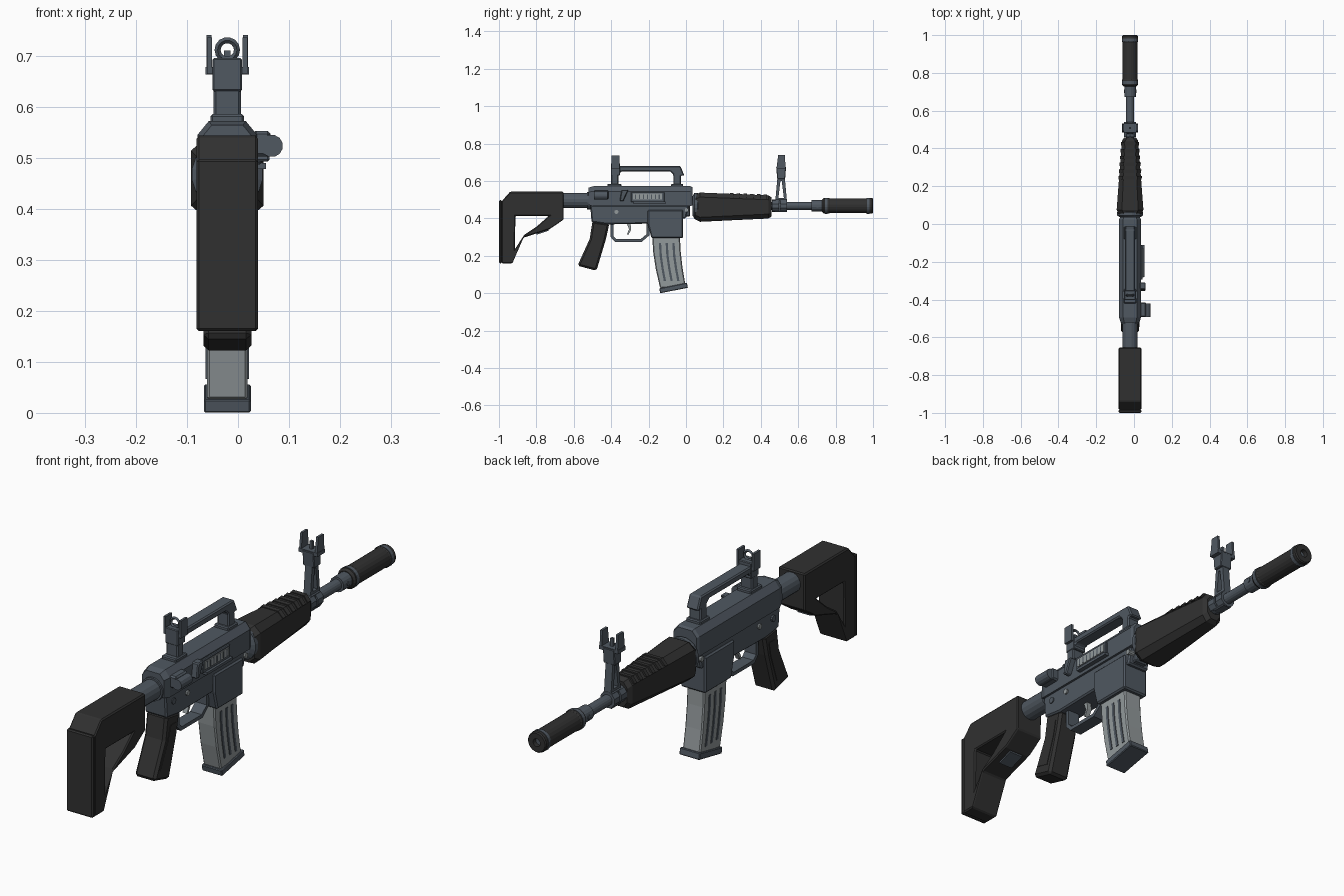
import bpy, bmesh, math
from mathutils import Vector, Matrix

if "Cube" in bpy.data.objects:
    bpy.data.objects.remove(bpy.data.objects["Cube"])

CX = -0.021   # centre plane of the rifle
BZ = 0.467    # bore height


def mat(name, c):
    m = bpy.data.materials.new(name)
    m.diffuse_color = (*c, 1)
    m.use_nodes = True
    m.node_tree.nodes["Principled BSDF"].inputs["Base Color"].default_value = m.diffuse_color
    return m


SLATE = mat("slate metal", (0.080, 0.098, 0.120))
DARK = mat("dark polymer", (0.030, 0.030, 0.030))
GREY = mat("light grey metal", (0.29, 0.32, 0.33))
BLACK = mat("black recess", (0.012, 0.012, 0.013))


def finish(name, bm, m, bevel=0):
    bmesh.ops.recalc_face_normals(bm, faces=bm.faces)
    me = bpy.data.meshes.new(name)
    bm.to_mesh(me)
    bm.free()
    me.materials.append(m)
    ob = bpy.data.objects.new(name, me)
    bpy.context.collection.objects.link(ob)
    if bevel:
        b = ob.modifiers.new("chamfer", 'BEVEL')
        b.width, b.segments, b.limit_method = bevel, 1, 'ANGLE'
        b.angle_limit = math.radians(40)
    return ob


def prism(name, loops, x0, x1, m, bevel=0):
    """Side profile (y, z), optionally with holes, extruded from x0 to x1."""
    if not isinstance(loops[0][0], (tuple, list)):
        loops = [loops]
    bm = bmesh.new()
    if len(loops) == 1:
        bm.faces.new([bm.verts.new((x0, y, z)) for y, z in loops[0]])
    else:
        for lp in loops:
            vs = [bm.verts.new((x0, y, z)) for y, z in lp]
            for i in range(len(vs)):
                bm.edges.new((vs[i - 1], vs[i]))
        bmesh.ops.triangle_fill(bm, edges=bm.edges[:], use_beauty=True)
    ext = bmesh.ops.extrude_face_region(bm, geom=bm.faces[:])
    bmesh.ops.translate(bm, vec=(x1 - x0, 0, 0),
                        verts=[v for v in ext['geom'] if isinstance(v, bmesh.types.BMVert)])
    return finish(name, bm, m, bevel)


def mid(name, loops, half, m, bevel=0):
    return prism(name, loops, CX - half, CX + half, m, bevel)


def rect(y0, y1, z0, z1):
    return [(y0, z0), (y1, z0), (y1, z1), (y0, z1)]


def loft(name, rings, m, bevel=0):
    bm = bmesh.new()
    rs = [[bm.verts.new(p) for p in r] for r in rings]
    n = len(rs[0])
    for a, b in zip(rs, rs[1:]):
        for i in range(n):
            bm.faces.new((a[i - 1], a[i], b[i], b[i - 1]))
    bm.faces.new(rs[0])
    bm.faces.new(rs[-1])
    return finish(name, bm, m, bevel)


def turned(name, steps, m, z=BZ, x=CX, n=16):
    """Round part along y from (y, radius) steps."""
    rings = [[(x + r * math.cos(2 * math.pi * (i + .5) / n), y,
               z + r * math.sin(2 * math.pi * (i + .5) / n)) for i in range(n)]
             for y, r in steps]
    return loft(name, rings, m)


def pin(name, y, z, r, x0, x1, m):
    prism(name, [(y + r * math.cos(k * math.pi / 5), z + r * math.sin(k * math.pi / 5))
                 for k in range(10)], x0, x1, m)


# Stock with triangular opening, butt pad and cheek insert
mid("stock", [[(-.985, .16), (-.928, .16), (-.869, .297), (-.73, .342), (-.655, .393),
               (-.655, .543), (-.94, .543), (-.985, .492)],
              [(-.915, .235), (-.865, .312), (-.80, .355), (-.735, .412), (-.912, .412)]],
    .060, DARK, .006)
mid("butt_pad", rect(-1.0, -.983, .16, .497), .060, DARK, .005)
loft("stock_release_lever", [[(CX + sx * .03, y, z + dz) for sx, dz in
     ((-1, 0), (1, 0), (1, .012), (-1, .012))] for y, z in ((-.80, .312), (-.735, .334))], SLATE)

# Buffer tube and rear collar
turned("buffer_tube", [(-.67, .041), (-.50, .041)], SLATE, z=.495)
turned("buffer_collar", [(-.53, .048), (-.50, .048)], SLATE, z=.495)

# Upper receiver: chamfered cross-section
sec = [(-.058, .465), (.058, .465), (.058, .545), (.036, .572), (-.036, .572), (-.058, .545)]
loft("upper_receiver", [[(CX + x * k, y, .515 + (z - .515) * k) for x, z in sec]
     for y, k in ((-.522, .85), (-.495, 1), (.025, 1), (.036, .9))], SLATE)
# Lower receiver and magazine well
mid("lower_receiver", [(-.512, .47), (-.505, .38), (-.42, .368), (-.20, .372), (-.20, .40),
                       (.0, .40), (.015, .47)], .050, SLATE, .006)
mid("magazine_well", [(-.205, .445), (-.205, .372), (-.185, .295), (-.015, .295), (-.015, .445)],
    .057, SLATE, .006)
mid("pivot_lug", rect(-.01, .022, .41, .475), .03, SLATE, .005)
for i, (y, z) in enumerate([(-.372, .435), (.004, .445)]):
    pin(f"receiver_pin_{i}", y, z, .011, CX - .057, CX + .057, GREY)
pin("selector_hub", -.46, .435, .013, CX - .058, CX + .054, SLATE)

# Ejection port, deflector and forward assist on the right side
prism("port_frame", rect(-.295, -.115, .487, .541), .03, .046, SLATE, .003)
prism("ejection_port", rect(-.283, -.127, .5, .533), .04, .049, GREY)
for i in range(7):
    y = -.272 + i * .021
    prism(f"port_slat_{i}", rect(y, y + .006, .504, .529), .046, .0505, SLATE)
prism("dust_cover_hinge", rect(-.28, -.11, .478, .489), .03, .055, SLATE)
prism("shell_deflector", [(-.355, .492), (-.335, .492), (-.308, .552), (-.345, .552)],
      .03, .062, SLATE, .004)
prism("assist_housing", rect(-.492, -.415, .502, .552), .03, .064, SLATE, .006)
turned("assist_button", [(-.492, .022), (-.42, .022)], SLATE, z=.523, x=.066, n=12)
mid("charging_handle", rect(-.515, -.47, .545, .562), .036, SLATE, .003)

# Carry handle
mid("carry_handle", [(-.40, .565), (-.36, .565), (-.36, .632), (-.345, .652), (-.085, .652),
                     (-.068, .635), (-.068, .565), (-.025, .565), (-.028, .628), (-.008, .628),
                     (-.03, .68), (-.40, .68)], .027, SLATE, .005)
mid("handle_rear_foot", rect(-.42, -.345, .56, .585), .033, SLATE, .004)
mid("handle_front_foot", rect(-.08, -.015, .56, .585), .033, SLATE, .004)

# Rear sight: block, aperture ring, protective ears
mid("rear_sight_block", rect(-.402, -.352, .63, .695), .029, SLATE, .003)
bpy.ops.mesh.primitive_torus_add(major_segments=14, minor_segments=4, major_radius=.019,
                                 minor_radius=.006, location=(CX, -.377, .711),
                                 rotation=(math.pi / 2, 0, 0))
bpy.context.object.name = "rear_sight_aperture"
bpy.context.object.data.materials.append(SLATE)
for side in (-1, 1):
    x = CX + side * .035
    prism(f"rear_sight_ear_{side}", rect(-.397, -.355, .667, .735), x - .005, x + .005, SLATE)
mid("rear_sight_crossbar", rect(-.397, -.355, .664, .677), .040, SLATE)

# Handguard: tapered octagon with ribs, plus the retaining ring


def octagon(y, g=0):
    t = (y - .10) / .355
    w, tw = .069 - .027 * t + g, .042 - .017 * t + g
    lo, hi = .383 + .017 * t - g, .537 - .014 * t + g
    c = .024
    return [(CX + x, y, z) for x, z in ((-tw, lo), (tw, lo), (w, lo + c), (w, hi - c),
                                        (tw, hi), (-tw, hi), (-w, hi - c), (-w, lo + c))]


loft("handguard", [octagon(.052, -.012), octagon(.075), octagon(.44), octagon(.457, -.010)], DARK)
for i in range(6):
    y = .235 + i * .036
    a, b = octagon(y, .003), octagon(y + .018, .005)
    loft(f"handguard_rib_{i}", [[r[k] for k in (3, 4, 5, 6)] for r in (a, b)], DARK)
turned("retaining_ring", [(.035, .052), (.045, .070), (.062, .070), (.07, .06)], SLATE, n=20)

# Barrel, collar and suppressor
turned("barrel", [(.44, .022), (.74, .022)], SLATE)
turned("barrel_collar", [(.672, .031), (.735, .031)], SLATE)
pin("collar_stud", .703, BZ, .009, CX - .033, CX + .033, SLATE)
turned("suppressor", [(.728, .034), (.737, .042), (.765, .042), (.768, .040), (.962, .040),
                      (.965, .042), (.995, .042), (1.0, .038), (1.0, .016), (.97, .016)], DARK, n=20)
turned("suppressor_rear_band", [(.742, .0435), (.757, .0435)], SLATE, n=20)
turned("suppressor_front_band", [(.967, .0435), (.982, .0435)], SLATE, n=20)
turned("muzzle_bore", [(.969, .0155), (.972, .0155)], BLACK)

# Front sight: two barrel clamps, A-frame tower, ears and post
for i, y in enumerate((.478, .522)):
    turned(f"front_sight_clamp_{i}", [(y - .018, .034), (y + .018, .034)], SLATE, n=10)
mid("front_sight_base", rect(.475, .54, .433, .50), .020, SLATE, .004)
mid("front_sight_tower", [[(.477, .49), (.54, .49), (.527, .63), (.49, .63)],
                          [(.494, .51), (.523, .51), (.512, .60), (.505, .60)]], .016, SLATE)
mid("front_sight_head", [(.488, .61), (.53, .61), (.535, .675), (.482, .675)], .026, SLATE, .003)
mid("front_sight_crossbar", rect(.484, .533, .663, .678), .043, SLATE)
mid("front_sight_post", rect(.502, .514, .67, .71), .006, SLATE)
for side in (-1, 1):
    x = CX + side * .036
    prism(f"front_sight_ear_{side}", [(.484, .667), (.533, .667), (.528, .74), (.493, .74)],
          x - .005, x + .005, SLATE)

# Magazine: curved body, side slots, base plate
SPINE = [(-.107, .31, .074), (-.102, .22, .073), (-.09, .13, .071), (-.070, .03, .068)]
mid("magazine", [(y - h, z - .004) for y, z, h in SPINE] +
    [(y + h, z + .008) for y, z, h in reversed(SPINE)], .040, GREY, .005)
mid("magazine_base", [(-.143, .026), (-.138, .0), (.010, .029), (.005, .056)], .046, SLATE, .003)
for k, off in enumerate((-.036, .0, .036)):
    pts = [(-.103 + off, .268), (-.099 + off, .2), (-.089 + off, .13), (-.077 + off, .066)]
    for side in (-1, 1):
        x = CX + side * .0405
        prism(f"magazine_slot_{k}_{side}", [(y - .006, z) for y, z in pts] +
              [(y + .006, z) for y, z in reversed(pts)], x - .002, x + .002, SLATE)

# Pistol grip with side panels
mid("pistol_grip", [(-.50, .385), (-.41, .372), (-.428, .29), (-.479, .12), (-.58, .147),
                    (-.515, .29)], .047, DARK, .010)
mid("grip_panel", [(-.475, .34), (-.44, .34), (-.452, .28), (-.492, .165), (-.545, .178),
                   (-.495, .28)], .049, DARK)

# Trigger guard and trigger
mid("trigger_guard", [[(-.403, .385), (-.403, .30), (-.378, .274), (-.237, .274), (-.195, .31),
                       (-.195, .385)],
                      [(-.388, .376), (-.388, .306), (-.371, .289), (-.243, .289), (-.210, .316),
                       (-.210, .376)]], .026, SLATE)
mid("trigger", [(-.322, .385), (-.298, .385), (-.293, .34), (-.308, .312), (-.316, .316),
                (-.304, .342)], .010, GREY)
